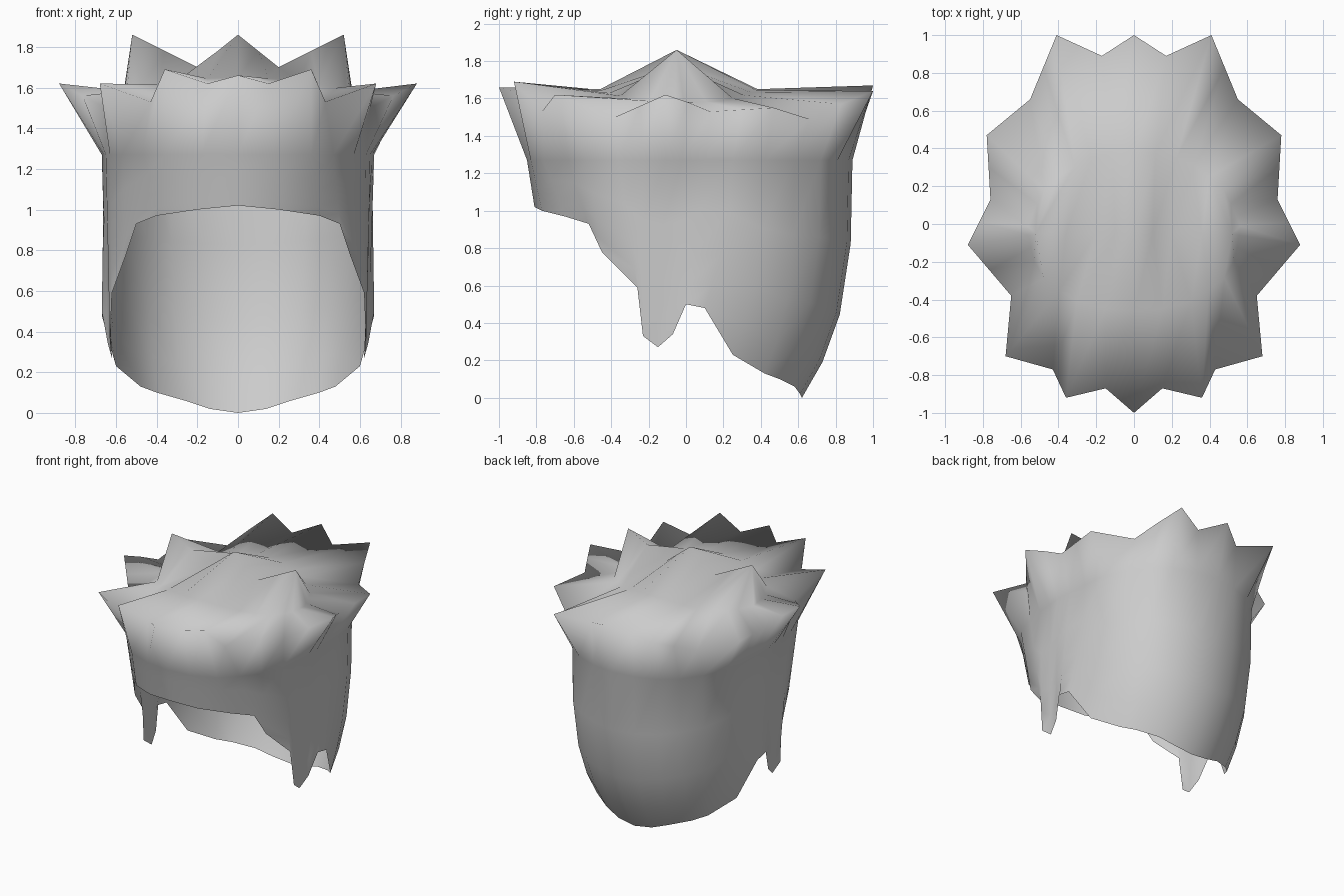
import bpy

if "Cube" in bpy.data.objects:
    bpy.data.objects.remove(bpy.data.objects["Cube"])

# Half outline, front centre to back centre:
# hem x, y, z | belt x, y (at z 1.27) | spiky rim x, y, z
COLS = [
    (0, -.81, 1.02, 0, -.85, 0, -1, 1.66),
    (.2, -.77, 1.0, .18, -.83, .15, -.87, 1.62),
    (.4, -.65, .97, .36, -.76, .36, -.92, 1.69),
    (.5, -.52, .93, .47, -.65, .43, -.77, 1.53),
    (.55, -.45, .78, .57, -.53, .68, -.70, 1.62),
    (.62, -.26, .59, .63, -.36, .65, -.38, 1.5),
    (.63, -.23, .33, .65, -.23, .765, -.245, 1.56),
    (.62, -.15, .27, .66, -.11, .88, -.11, 1.62),
    (.64, -.07, .34, .67, -.02, .82, .01, 1.58),
    (.67, 0, .5, .66, .1, .76, .13, 1.53),
    (.67, .1, .48, .65, .25, .77, .3, 1.54),
    (.6, .25, .23, .63, .42, .78, .47, 1.55),
    (.48, .42, .13, .55, .58, .55, .66, 1.49),
    (.4, .5, .1, .45, .72, .48, .83, 1.57),
    (.26, .58, .06, .33, .81, .41, 1, 1.64),
    (.14, .61, .02, .17, .87, .17, .89, 1.6),
    (0, .62, 0, 0, .89, 0, 1, 1.67),
]
BELT = 1.27
# Zigzag crown ridge (x, z) from the middle spike to the side spike
RIDGE = [(0, 1.86), (.1, 1.78), (.2, 1.7), (.36, 1.78), (.52, 1.86)]


def make(name, rows):
    """Skin closed loops of points with smooth quads."""
    n = len(rows[0])
    verts = [p for r in rows for p in r]
    faces = []
    for i in range(len(rows) - 1):
        for j in range(n):
            k = (j + 1) % n
            faces.append((i*n + j, i*n + k, (i+1)*n + k, (i+1)*n + j))
    me = bpy.data.meshes.new(name)
    me.from_pydata(verts, [], faces)
    me.validate()
    me.shade_smooth()
    ob = bpy.data.objects.new(name, me)
    bpy.context.collection.objects.link(ob)
    return ob


def lerp(a, b, t):
    return a + (b - a) * t


def ring(fn):
    """Apply fn to every half column and mirror into a full loop."""
    half = [fn(i, c) for i, c in enumerate(COLS)]
    return half + [(-x, y, z) for x, y, z in half[-2:0:-1]]


def wall(t):
    """Straight at the front, rounded under at the back."""
    def fn(i, c):
        e = 1 + 2.2 * min(1, max(0, (c[1] + .05) / .4))
        f = 1 - (1 - t) ** e
        return (lerp(c[0], c[3], f), lerp(c[1], c[4], f), lerp(c[2], BELT, t))
    return fn


def rim(i, c):
    return c[5:8]


def crown_base(i, c):
    narrow = .84 - .2 * max(0, c[4])
    return (c[3] * narrow, c[4] * (.54 if c[4] < 0 else .43),
            1.65 - .16 * c[3] ** 2)


def crown_ridge(i, c):
    x, z = RIDGE[min(i, 16 - i, 4)]
    return (x, -.05, z)


# Hair: hem, wall, flared spikes, top and crown ridge in one skin
rows = [ring(wall(t)) for t in (0, .15, .35, .65, 1)]
rows += [ring(rim), ring(crown_base), ring(crown_ridge)]
hair = make("spiky_hair", rows)

# Weld the two sides of the crown ridge
weld = hair.modifiers.new("weld", 'WELD')
weld.merge_threshold = .001
